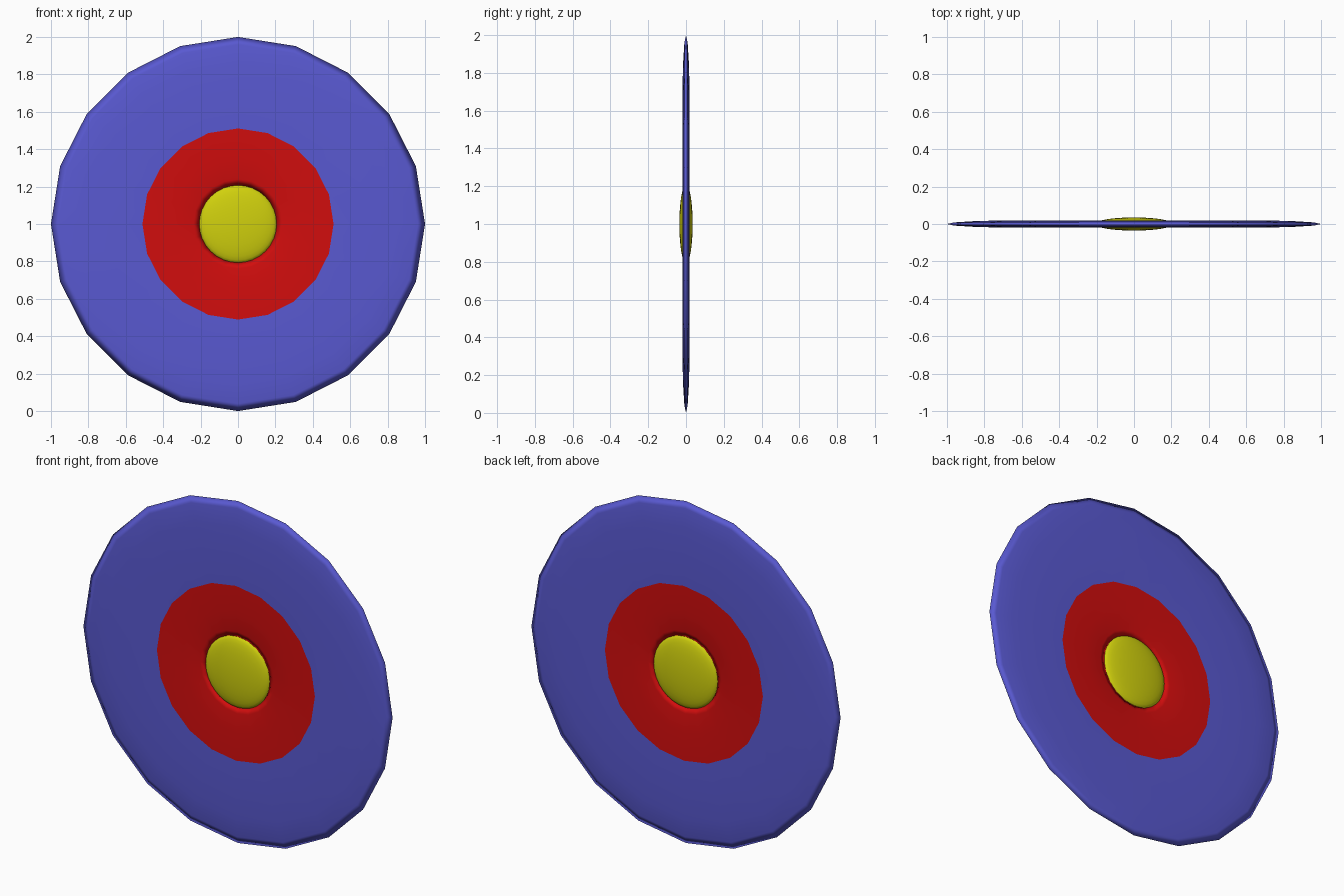
import bpy, math

if "Cube" in bpy.data.objects:
    bpy.data.objects.remove(bpy.data.objects["Cube"])

CENTRE = (0, 0, 1)


def material(name, rgb):
    m = bpy.data.materials.new(name)
    m.diffuse_color = (*rgb, 1)
    m.use_nodes = True
    m.node_tree.nodes["Principled BSDF"].inputs["Base Color"].default_value = m.diffuse_color
    return m


blue = material("blue", (0.1, 0.1, 0.64))
red = material("red", (0.64, 0.004, 0.004))
yellow = material("yellow", (0.64, 0.64, 0.004))


def finish(ob, name, scale):
    ob.name = name
    ob.scale = scale
    bpy.ops.object.transform_apply(location=False, rotation=True, scale=True)
    bpy.ops.object.shade_smooth()


# Flattened ring: blue outside, red inside
bpy.ops.mesh.primitive_torus_add(major_segments=20, minor_segments=14,
                                 major_radius=0.6, minor_radius=0.4,
                                 location=CENTRE, rotation=(math.pi / 2, 0, 0))
ring = bpy.context.object
finish(ring, "target_ring", (1, 1, 0.05))
ring.data.materials.append(blue)
ring.data.materials.append(red)
for p in ring.data.polygons:
    p.material_index = 1 if math.hypot(p.center.x, p.center.z) < 0.51 else 0

# Yellow bullseye
bpy.ops.mesh.primitive_uv_sphere_add(segments=32, ring_count=16, radius=0.208,
                                     location=CENTRE, rotation=(math.pi / 2, 0, 0))
bull = bpy.context.object
finish(bull, "bullseye", (1, 1, 0.17))
bull.data.materials.append(yellow)
